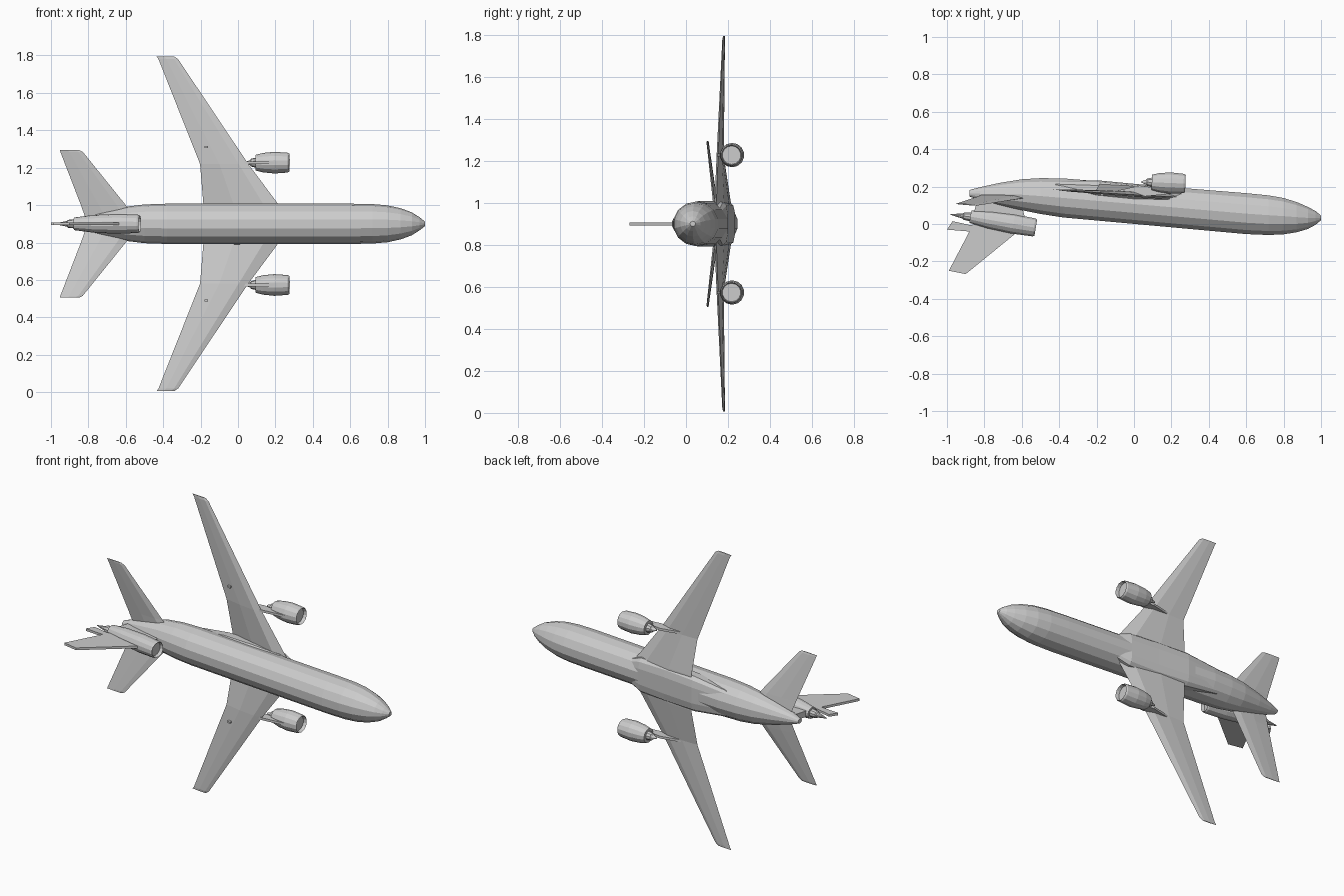
import bpy, bmesh, math

if "Cube" in bpy.data.objects:
    bpy.data.objects.remove(bpy.data.objects["Cube"])

MID = 0.9      # height of the symmetry plane; the aircraft's top faces -y
grey = bpy.data.materials.new("light grey")
grey.use_nodes = True
GREY = (0.6, 0.6, 0.6, 1)
grey.diffuse_color = GREY
grey.node_tree.nodes["Principled BSDF"].inputs["Base Color"].default_value = GREY


def loft(name, rings):
    """Skin closed rings of equal point count and cap both ends."""
    bm = bmesh.new()
    loops = [[bm.verts.new(p) for p in ring] for ring in rings]
    n = len(rings[0])
    for a, b in zip(loops, loops[1:]):
        for i in range(n):
            j = (i + 1) % n
            bm.faces.new((a[i], a[j], b[j], b[i]))
    bm.faces.new(loops[0])
    bm.faces.new(loops[-1])
    bmesh.ops.recalc_face_normals(bm, faces=bm.faces)
    mesh = bpy.data.meshes.new(name)
    bm.to_mesh(mesh)
    bm.free()
    obj = bpy.data.objects.new(name, mesh)
    bpy.context.collection.objects.link(obj)
    mesh.materials.append(grey)
    return obj


def ring(x, y, z, ry, rz, sides, lean=0, power=1):
    """Ellipse across x; a power under 1 squares it off."""
    pts = []
    for i in range(sides):
        a = 2 * math.pi * (i + 0.5) / sides
        c, s = math.cos(a), math.sin(a)
        dy = ry * math.copysign(abs(c) ** power, c)
        dz = rz * math.copysign(abs(s) ** power, s)
        pts.append((x + lean * dy, y + dy, z + dz))
    return pts


def airfoil(x_lead, x_trail, y_lead, y_trail, z, thick):
    """Six-point wing section."""
    pts = []
    for t, h in ((0, 0), (0.2, -0.5), (0.6, -0.4), (1, 0), (0.6, 0.4), (0.2, 0.5)):
        pts.append((x_lead + t * (x_trail - x_lead),
                    y_lead + t * (y_trail - y_lead) + h * thick, z))
    return pts


def plate(name, outline, z, thick):
    """Flat fin lying in the x-y plane."""
    return loft(name, [[(x, y, z + s * thick / 2) for x, y in outline] for s in (-1, 1)])


# Fuselage stations: x, top y, belly y, half width
stations = [(1.0, 0.02, 0.045, 0.012), (0.97, -0.005, 0.07, 0.035),
            (0.93, -0.027, 0.092, 0.06), (0.87, -0.045, 0.118, 0.082),
            (0.8, -0.056, 0.14, 0.097), (0.72, -0.06, 0.154, 0.104),
            (0.6, -0.055, 0.166, 0.106), (-0.38, 0.034, 0.245, 0.106),
            (-0.5, 0.053, 0.246, 0.102), (-0.6, 0.073, 0.24, 0.09),
            (-0.72, 0.1, 0.22, 0.063), (-0.82, 0.125, 0.198, 0.036),
            (-0.88, 0.147, 0.182, 0.013)]
loft("fuselage", [ring(x, (t + b) / 2, MID, (b - t) / 2 * 1.015, w * 1.015, 14)
                  for x, t, b, w in stations])

# Belly fairing between the wing roots
loft("belly_fairing", [ring(x, y, MID, ry, rz, 12, power=0.6) for x, y, ry, rz in
     [(0.27, 0.15, 0.02, 0.07), (0.18, 0.155, 0.045, 0.105), (0, 0.165, 0.051, 0.112),
      (-0.2, 0.183, 0.052, 0.108), (-0.42, 0.2, 0.03, 0.08)]])

# Tail engine, tilted nose-down along its own axis
TILT = 0.17


def engine(name, x, y, z, profile, lean, sides=14):
    """Profile is (distance behind inlet, radius)."""
    return loft(name, [ring(x - d, y + lean * d, z, r, r, sides, lean)
                       for d, r in profile])


# Intake lip is recessed slightly by the first profile points
engine("tail_engine", -0.525, -0.02, MID,
       [(0.02, 0.04), (0, 0.044), (0.01, 0.049), (0.12, 0.053), (0.25, 0.047), (0.35, 0.034)], TILT)
engine("tail_exhaust", -0.84, 0.034, MID,
       [(0, 0.028), (0.07, 0.021), (0.075, 0.015), (0.14, 0.002)], 0.12, 10)
loft("tail_engine_mount", [[(x, y, MID + s) for x, y in
     ((-0.58, 0.02), (-0.6, 0.1), (-0.83, 0.15), (-0.86, 0.05))] for s in (-0.018, 0.018)])

# Fin with the stepped rudder below it
plate("fin", [(-0.62, -0.04), (-0.9, -0.268), (-0.99, -0.25), (-0.88, -0.04),
              (-0.84, 0.01), (-0.66, 0.0)], MID, 0.014)
plate("rudder_base", [(-0.8, -0.045), (-0.88, -0.04), (-1.0, -0.03), (-0.97, 0.015),
                      (-0.88, -0.005), (-0.8, 0.0)], MID, 0.014)

for side, label in ((1, "upper"), (-1, "lower")):
    def at(d):
        return MID + side * d

    # Main wing: root, body joint, trailing kink, tip
    loft(label + "_wing", [
        airfoil(0.28, -0.185, 0.145, 0.215, at(0.03), 0.05),
        airfoil(0.215, -0.185, 0.145, 0.213, at(0.105), 0.045),
        airfoil(0.055, -0.203, 0.153, 0.18, at(0.32), 0.026),
        airfoil(-0.32, -0.425, 0.176, 0.185, at(0.88), 0.01),
        airfoil(-0.34, -0.435, 0.178, 0.186, at(0.894), 0.005)])

    # Tailplane
    loft(label + "_tailplane", [
        airfoil(-0.55, -0.815, 0.143, 0.155, at(0.03), 0.024),
        airfoil(-0.6, -0.84, 0.137, 0.145, at(0.1), 0.02),
        airfoil(-0.83, -0.95, 0.1, 0.109, at(0.385), 0.008),
        airfoil(-0.85, -0.953, 0.1, 0.107, at(0.395), 0.004)])

    # Wing engine with core nozzle and pylon
    engine(label + "_engine", 0.275, 0.216, at(0.327),
           [(0.02, 0.044), (0, 0.048), (0.01, 0.053), (0.08, 0.058), (0.14, 0.052), (0.18, 0.042)], 0.04)
    engine(label + "_engine_nozzle", 0.11, 0.222, at(0.327),
           [(0, 0.03), (0.04, 0.021), (0.045, 0.014), (0.07, 0.004)], 0.04, 10)
    plate(label + "_pylon", [(0.21, 0.163), (0.06, 0.148), (-0.12, 0.172),
                             (0.03, 0.205), (0.18, 0.185)], at(0.327), 0.014)

    # Small flap track bump
    plate(label + "_flap_bump", [(-0.16, 0.15), (-0.18, 0.155), (-0.18, 0.18), (-0.16, 0.178)],
          at(0.41), 0.01)
